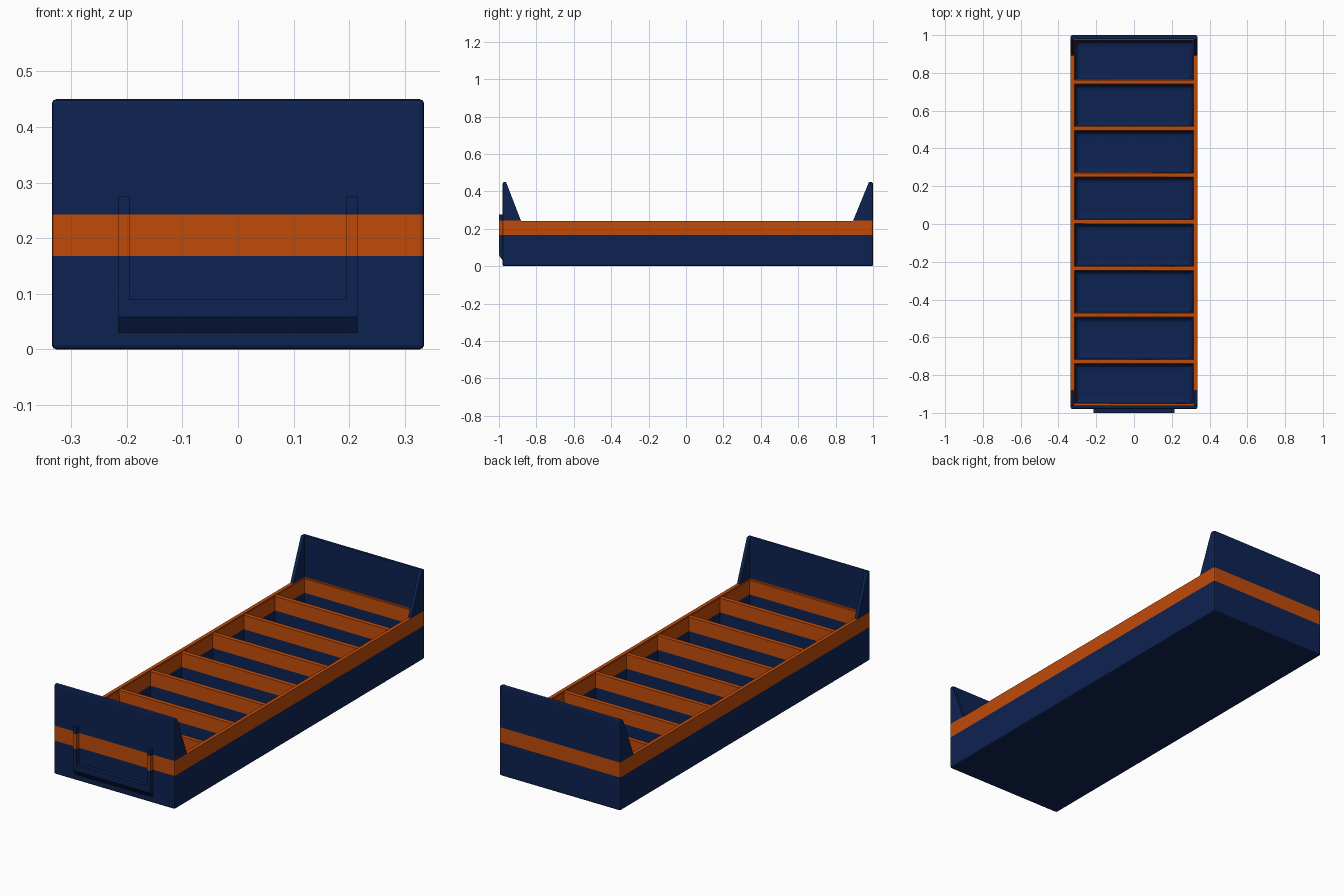
import bpy, bmesh
from mathutils import Vector

if "Cube" in bpy.data.objects:
    bpy.data.objects.remove(bpy.data.objects["Cube"])

def material(name, color):
    m = bpy.data.materials.new(name)
    m.diffuse_color = (*color, 1)
    m.use_nodes = True
    m.node_tree.nodes["Principled BSDF"].inputs["Base Color"].default_value = m.diffuse_color
    return m

navy = material("navy", (0.004, 0.016, 0.085))
orange = material("orange", (0.53, 0.07, 0.003))
BAND = (0.168, 0.243)

def make_object(name, bm):
    bmesh.ops.recalc_face_normals(bm, faces=bm.faces[:])
    me = bpy.data.meshes.new(name)
    bm.to_mesh(me)
    bm.free()
    ob = bpy.data.objects.new(name, me)
    bpy.context.collection.objects.link(ob)
    return ob

def prism(bm, pts, axis, a, b):
    """Extrude a 2D outline along x or y from a to b."""
    place = (lambda p, d: (d, p[0], p[1])) if axis == 'x' else (lambda p, d: (p[0], d, p[1]))
    near = [bm.verts.new(place(p, a)) for p in pts]
    far = [bm.verts.new(place(p, b)) for p in pts]
    bm.faces.new(near)
    bm.faces.new(far[::-1])
    for i in range(len(pts)):
        j = (i + 1) % len(pts)
        bm.faces.new((near[j], near[i], far[i], far[j]))

def paint_band(ob):
    """Slice at the stripe heights and colour the stripe orange."""
    bm = bmesh.new()
    bm.from_mesh(ob.data)
    for z in BAND:
        bmesh.ops.bisect_plane(bm, geom=bm.verts[:] + bm.edges[:] + bm.faces[:],
                               plane_co=(0, 0, z), plane_no=(0, 0, 1))
    ob.data.materials.clear()
    ob.data.materials.append(navy)
    ob.data.materials.append(orange)
    for f in bm.faces:
        f.material_index = int(BAND[0] < f.calc_center_median().z < BAND[1])
    bm.to_mesh(ob.data)
    bm.free()

# Outer shell: side outline with raised, sloping ends
bm = bmesh.new()
prism(bm, [(-0.98, 0), (1, 0), (1, 0.45), (0.978, 0.45), (0.893, 0.242),
           (-0.882, 0.242), (-0.962, 0.45), (-0.98, 0.45)], 'x', -0.335, 0.335)
bmesh.ops.recalc_face_normals(bm, faces=bm.faces[:])

def is_rounded(e):
    a, b = (v.co for v in e.verts)
    return (max(a.y, b.y) < -0.979 or min(a.y, b.y) > 0.999 or max(a.z, b.z) < 0.001
            or (min(a.z, b.z) > 0.44 and abs(a.x - b.x) < 0.01))

bmesh.ops.bevel(bm, geom=[e for e in bm.edges if is_rounded(e)], offset=0.008,
                segments=2, affect='EDGES', profile=0.5)
tray = make_object("tray_body", bm)

# Open space above the dividers, between the end walls
bm = bmesh.new()
prism(bm, [(-0.961, 0.238), (0.98, 0.238), (0.98, 0.6), (-0.961, 0.6)], 'x', -0.317, 0.317)
cutters = [make_object("upper_cutter", bm)]

# Eight tapered compartments with softened floors
STEP = 0.2465
for i in range(8):
    c = -0.974 + i * STEP
    y0 = max(c + 0.010, -0.952)
    y1 = min(c + STEP - 0.010, 0.974)
    bm = bmesh.new()
    bmesh.ops.create_cube(bm, size=1)
    for v in bm.verts:
        low = v.co.z < 0
        d = 0.007 if low else 0
        v.co = ((-0.315 + d) if v.co.x < 0 else (0.315 - d),
                (y0 + d) if v.co.y < 0 else (y1 - d),
                0.03 if low else 0.26)
    floor_edges = [e for e in bm.edges if all(v.co.z < 0.1 for v in e.verts)]
    bmesh.ops.bevel(bm, geom=floor_edges, offset=0.024, segments=3, affect='EDGES', profile=0.5)
    cutters.append(make_object("compartment_cutter", bm))

for cut in cutters:
    cut.hide_render = True
    m = tray.modifiers.new("cut", 'BOOLEAN')
    m.operation = 'DIFFERENCE'
    m.solver = 'EXACT'
    m.object = cut

bpy.context.view_layer.update()
dg = bpy.context.evaluated_depsgraph_get()
result = bpy.data.meshes.new_from_object(tray.evaluated_get(dg))
tray.modifiers.clear()
tray.data = result
for cut in cutters:
    bpy.data.objects.remove(cut)
paint_band(tray)

# Label holder on the front: lower plate and two upright rails
bm = bmesh.new()
prism(bm, [(-0.975, 0.03), (-0.98, 0.03), (-1.0, 0.058), (-1.0, 0.09), (-0.975, 0.09)],
      'x', -0.215, 0.215)
for a, b in ((-0.215, -0.195), (0.195, 0.215)):
    prism(bm, [(a, 0.09), (b, 0.09), (b, 0.275), (a, 0.275)], 'y', -1.0, -0.975)
holder = make_object("label_holder", bm)
paint_band(holder)
